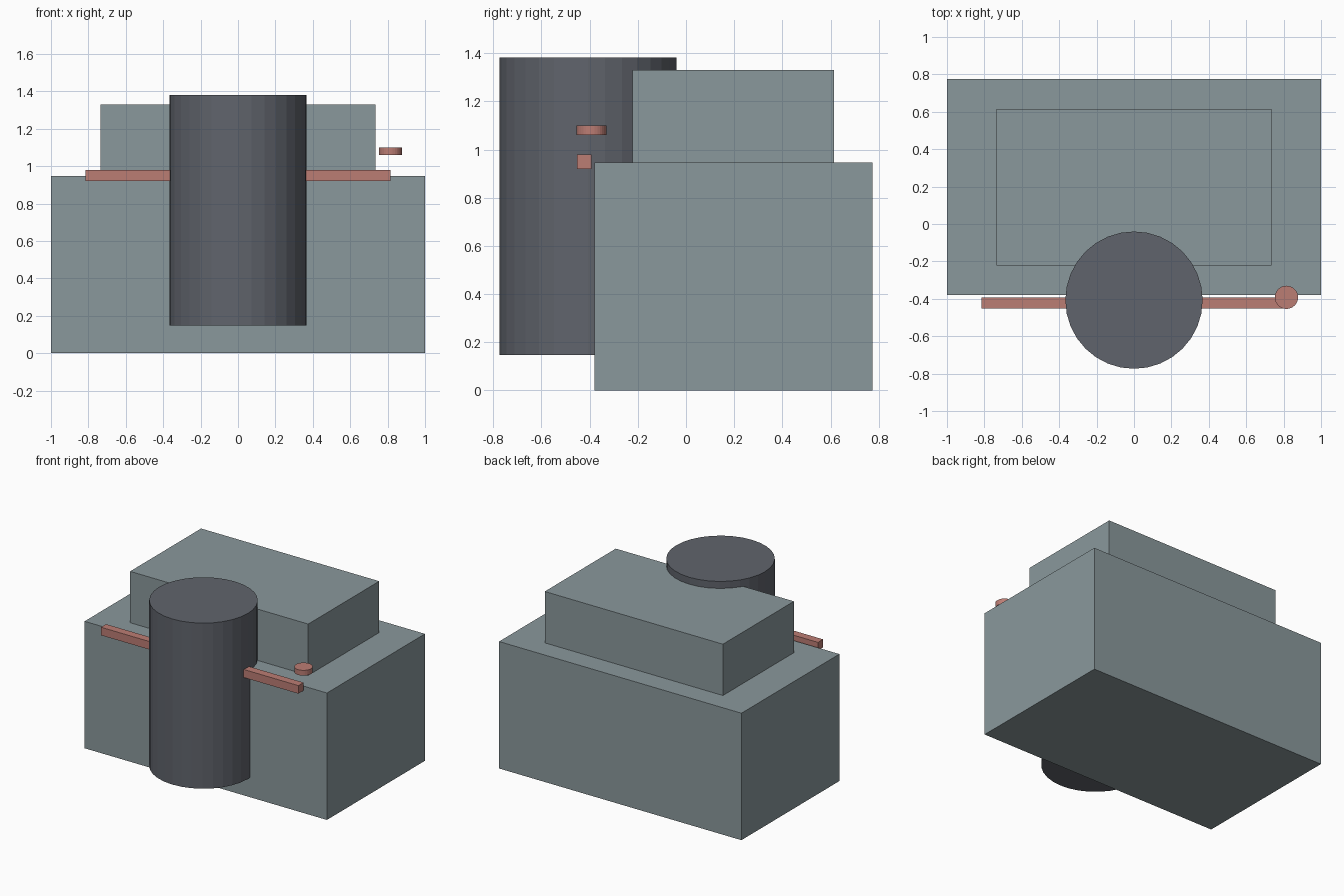
import bpy

if "Cube" in bpy.data.objects:
    bpy.data.objects.remove(bpy.data.objects["Cube"])


def material(name, rgb):
    m = bpy.data.materials.new(name)
    m.diffuse_color = (*rgb, 1.0)
    m.use_nodes = True
    m.node_tree.nodes["Principled BSDF"].inputs["Base Color"].default_value = m.diffuse_color
    return m


GREY = material("grey_green", (0.255, 0.315, 0.332))
DARK = material("dark_slate", (0.117, 0.127, 0.150))
RED = material("dusty_red", (0.50, 0.205, 0.175))


def finish(name, mat):
    ob = bpy.context.object
    ob.name = name
    ob.data.materials.append(mat)
    return ob


def box(name, mat, x, y, z):
    """Box from (min, max) ranges on each axis."""
    bpy.ops.mesh.primitive_cube_add(size=1)
    ob = finish(name, mat)
    for v in ob.data.vertices:
        v.co = [r[0] if c < 0 else r[1] for c, r in zip(v.co, (x, y, z))]
    return ob


def drum(name, mat, x, y, radius, z, sides):
    """Upright flat-faced cylinder between two heights."""
    bpy.ops.mesh.primitive_cylinder_add(
        vertices=sides, radius=radius, depth=z[1] - z[0],
        location=(x, y, (z[0] + z[1]) / 2))
    return finish(name, mat)


# Stepped housing
box("lower_body", GREY, (-1, 1), (-0.38, 0.775), (0, 0.947))
box("upper_body", GREY, (-0.735, 0.735), (-0.222, 0.615), (0.947, 1.33))

# Vertical drum in front
drum("front_drum", DARK, 0, -0.407, 0.367, (0.147, 1.382), 32)

# Cross bar through the drum, with a small disc above its right end
box("cross_bar", RED, (-0.815, 0.815), (-0.452, -0.392), (0.92, 0.98))
drum("bar_end_disc", RED, 0.815, -0.392, 0.062, (1.06, 1.10), 32)
